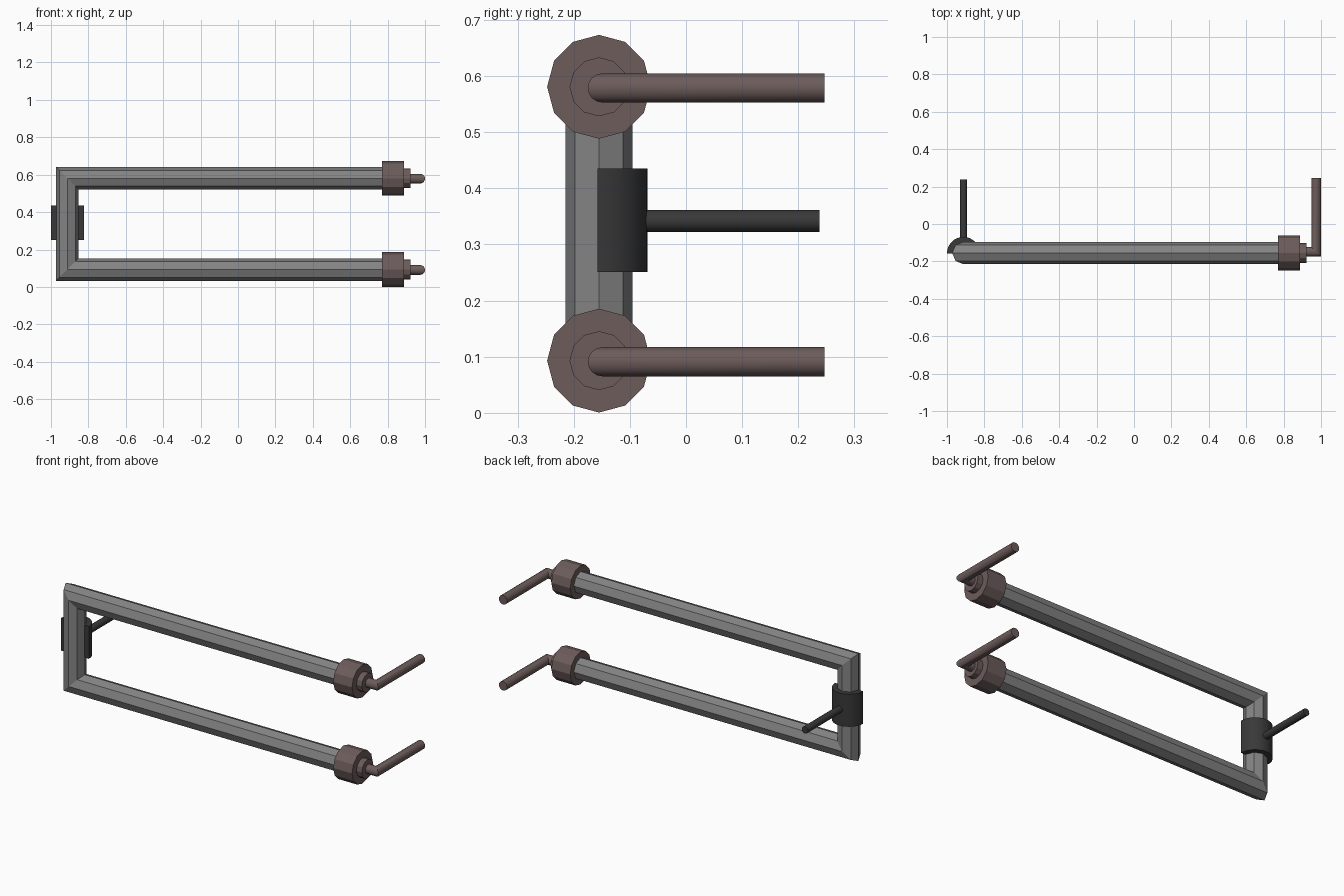
import bpy, bmesh, math
from mathutils import Vector

cube = bpy.data.objects.get("Cube")
if cube:
    bpy.data.objects.remove(cube, do_unlink=True)


def material(name, rgb):
    m = bpy.data.materials.new(name)
    m.use_nodes = True
    col = (*rgb, 1)
    m.diffuse_color = col
    m.node_tree.nodes["Principled BSDF"].inputs["Base Color"].default_value = col
    return m


steel = material("grey steel", (0.23, 0.23, 0.23))
brown = material("dull brown", (0.15, 0.107, 0.104))
black = material("dark grey", (0.04, 0.04, 0.04))


def build(name, bm, mat, smooth=False):
    bmesh.ops.recalc_face_normals(bm, faces=bm.faces)
    mesh = bpy.data.meshes.new(name)
    bm.to_mesh(mesh)
    bm.free()
    mesh.materials.append(mat)
    ob = bpy.data.objects.new(name, mesh)
    bpy.context.collection.objects.link(ob)
    if smooth:
        bpy.ops.object.select_all(action='DESELECT')
        ob.select_set(True)
        bpy.context.view_layer.objects.active = ob
        bpy.ops.object.shade_smooth_by_angle(angle=math.radians(35))
    return ob


def skin(bm, rings):
    """Join rings of points into a capped tube."""
    rings = [[bm.verts.new(p) for p in ring] for ring in rings]
    n = len(rings[0])
    for a, b in zip(rings, rings[1:]):
        for i in range(n):
            j = (i + 1) % n
            bm.faces.new((a[i], a[j], b[j], b[i]))
    bm.faces.new(rings[0])
    bm.faces.new(rings[-1])


def pipe(name, path, normal, radius, sides, mat, smooth=False):
    """Sweep a polygon along a planar path with mitred corners."""
    pts = [Vector(p) for p in path]
    nrm = Vector(normal)
    across = [nrm.cross((b - a).normalized()) for a, b in zip(pts, pts[1:])]
    rings = []
    for i, p in enumerate(pts):
        s1 = across[max(i - 1, 0)]
        s2 = across[min(i, len(across) - 1)]
        mitre = (s1 + s2) / (1 + s1.dot(s2))
        angles = [math.tau * k / sides for k in range(sides)]
        rings.append([p + radius * (math.cos(a) * mitre + math.sin(a) * nrm)
                      for a in angles])
    bm = bmesh.new()
    skin(bm, rings)
    return build(name, bm, mat, smooth)


BAR_Y, POST_X = -0.155, -0.912
LOW, HIGH = 0.093, 0.581

# Octagonal mitred U-shaped frame
pipe("frame", [(0.79, BAR_Y, HIGH), (POST_X, BAR_Y, HIGH),
               (POST_X, BAR_Y, LOW), (0.79, BAR_Y, LOW)],
     (0, 1, 0), 0.06, 8, steel)

# End cap, collar and bent pin on each arm
for side, z in (("lower", LOW), ("upper", HIGH)):
    for part, x0, x1, r in (("cap", 0.77, 0.888, 0.0925),
                            ("collar", 0.88, 0.921, 0.0525)):
        pipe(f"{side}_{part}", [(x0, BAR_Y, z), (x1, BAR_Y, z)],
             (0, 1, 0), r, 12, brown)
    pipe(f"{side}_pin", [(0.91, -0.149, z - 0.002), (0.974, -0.149, z - 0.002),
                         (0.974, 0.247, z - 0.002)],
         (0, 0, 1), 0.026, 16, brown, True)

# Half-round bracket clasping the back of the post
arc = [math.pi * k / 16 for k in range(17)]
bm = bmesh.new()
skin(bm, [[(POST_X + 0.088 * math.cos(a), -0.158 + 0.089 * math.sin(a), z)
           for a in arc] for z in (0.251, 0.435)])
build("post_bracket", bm, black, True)

# Straight rod behind the bracket
pipe("bracket_rod", [(POST_X, -0.09, 0.342), (POST_X, 0.238, 0.342)],
     (0, 0, 1), 0.0195, 16, black, True)
